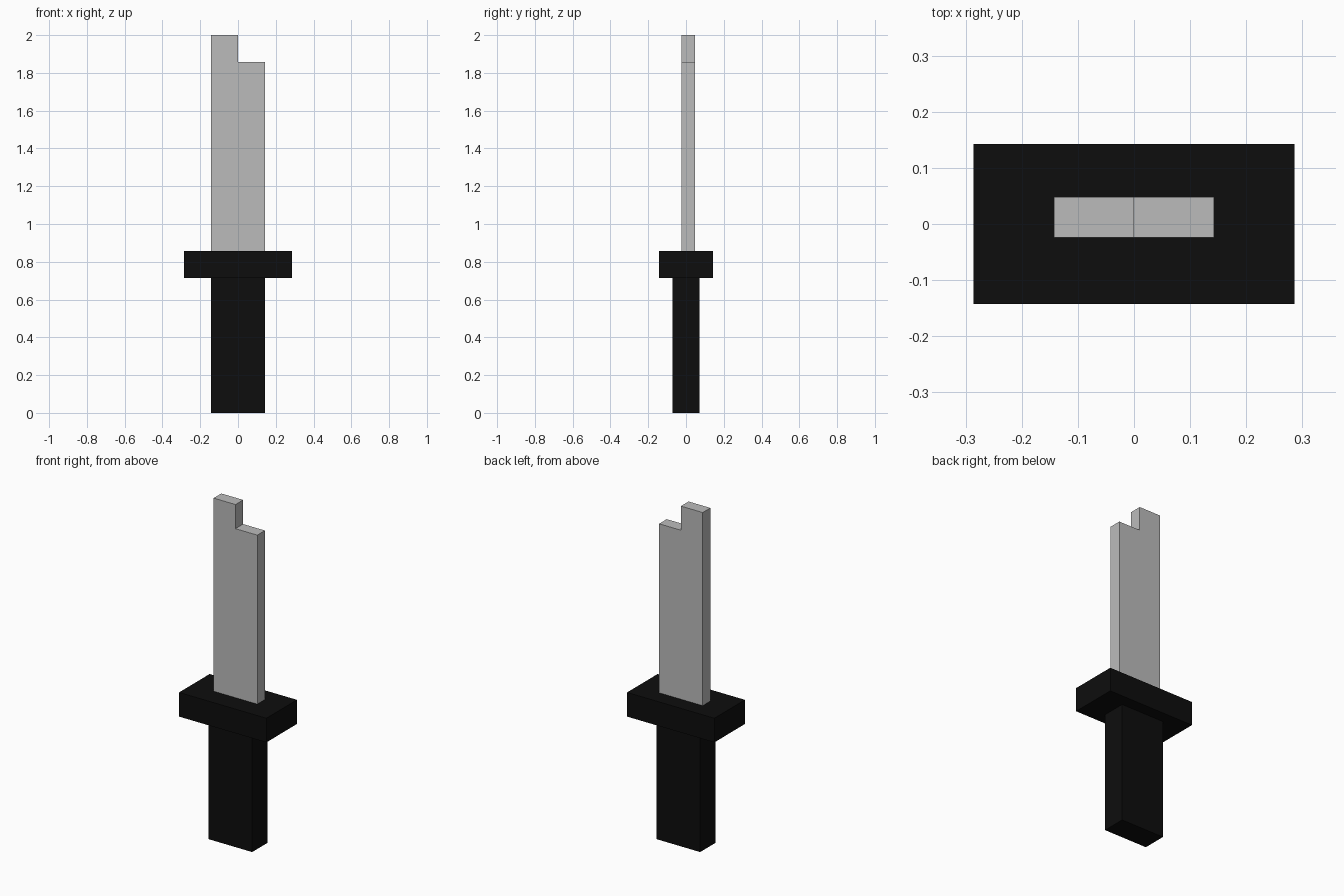
import bpy
import bmesh

cube = bpy.data.objects.get("Cube")
if cube:
    bpy.data.objects.remove(cube, do_unlink=True)

U = 1 / 7  # the model's proportions follow a grid of sevenths


def material(name, value):
    mat = bpy.data.materials.new(name)
    mat.use_nodes = True
    colour = (value, value, value, 1)
    mat.diffuse_color = colour
    mat.node_tree.nodes["Principled BSDF"].inputs["Base Color"].default_value = colour
    return mat


def extrude_profile(name, profile, y_min, y_max, mat):
    """Solid made from an x-z outline swept from y_min to y_max."""
    bm = bmesh.new()
    face = bm.faces.new([bm.verts.new((x, y_min, z)) for x, z in profile])
    result = bmesh.ops.extrude_face_region(bm, geom=[face])
    moved = [v for v in result["geom"] if isinstance(v, bmesh.types.BMVert)]
    bmesh.ops.translate(bm, verts=moved, vec=(0, y_max - y_min, 0))
    bmesh.ops.recalc_face_normals(bm, faces=bm.faces)
    mesh = bpy.data.meshes.new(name)
    bm.to_mesh(mesh)
    bm.free()
    mesh.materials.append(mat)
    obj = bpy.data.objects.new(name, mesh)
    bpy.context.collection.objects.link(obj)
    return obj


def block(name, half_x, half_y, z0, z1, mat):
    outline = [(-half_x, z0), (half_x, z0), (half_x, z1), (-half_x, z1)]
    return extrude_profile(name, outline, -half_y, half_y, mat)


black = material("black grip", 0.004)
steel = material("grey steel", 0.5)

# Handle and crossguard
block("handle", U, U / 2, 0, 5 * U, black)
block("guard", 2 * U, U, 5 * U, 6 * U, black)

# Blade with a stepped tip, set slightly behind the centre line
tip = [(-U, 6 * U), (U, 6 * U), (U, 13 * U), (0, 13 * U), (0, 14 * U), (-U, 14 * U)]
extrude_profile("blade", tip, 0.012 - U / 4, 0.012 + U / 4, steel)
